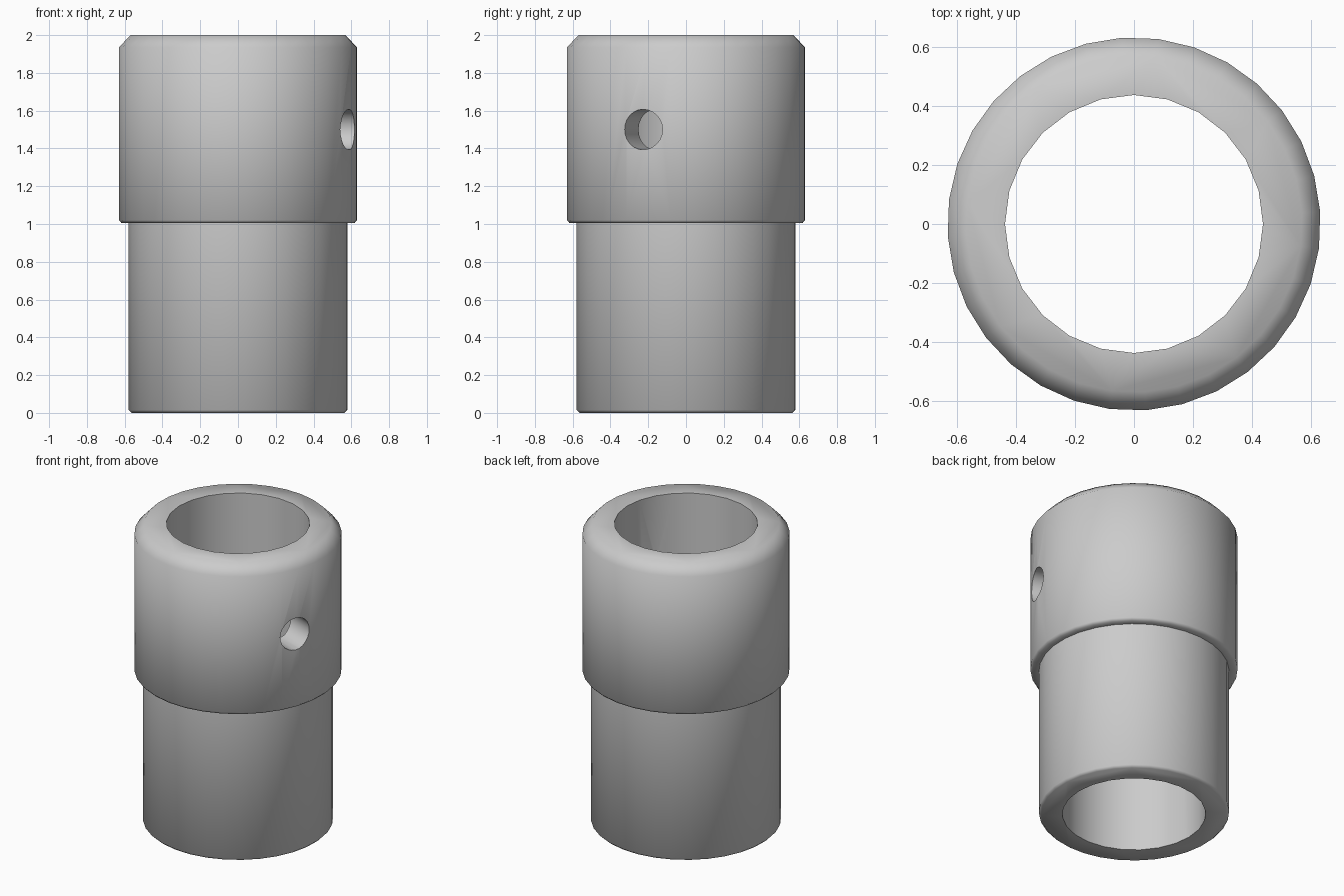
import bpy, bmesh, math

if "Cube" in bpy.data.objects:
    bpy.data.objects.remove(bpy.data.objects["Cube"])

SIDES = 32
OFFSET = math.radians(3.75)


def lathe(name, profile):
    """Closed solid from (radius, z) points, capped at both ends."""
    bm = bmesh.new()
    rings = []
    for r, z in profile:
        angles = [OFFSET + 2 * math.pi * i / SIDES for i in range(SIDES)]
        rings.append([bm.verts.new((r * math.cos(a), r * math.sin(a), z)) for a in angles])
    for lo, hi in zip(rings, rings[1:]):
        for i in range(SIDES):
            j = (i + 1) % SIDES
            bm.faces.new((lo[i], lo[j], hi[j], hi[i]))
    bm.faces.new(rings[0][::-1])
    bm.faces.new(rings[-1])
    mesh = bpy.data.meshes.new(name)
    bm.to_mesh(mesh)
    bm.free()
    obj = bpy.data.objects.new(name, mesh)
    bpy.context.collection.objects.link(obj)
    return obj


def cut(target, name, sides, radius, depth, location, rotation=(0, 0, 0)):
    """Subtract a cylinder from the target and remove the cutter."""
    bpy.ops.mesh.primitive_cylinder_add(vertices=sides, radius=radius, depth=depth,
                                        location=location, rotation=rotation)
    cutter = bpy.context.object
    cutter.name = name
    cutter.hide_render = True
    mod = target.modifiers.new(name, 'BOOLEAN')
    mod.operation = 'DIFFERENCE'
    mod.solver = 'EXACT'
    mod.object = cutter
    bpy.context.view_layer.objects.active = target
    bpy.ops.object.modifier_apply(modifier=mod.name)
    bpy.data.objects.remove(cutter)


# Stepped sleeve with chamfered ends
sleeve = lathe("stepped_sleeve", [
    (0.565, 0.0), (0.58, 0.015), (0.58, 1.005),
    (0.618, 1.005), (0.632, 1.02), (0.632, 1.935), (0.57, 2.0)])

# Through bore
cut(sleeve, "bore_cutter", 24, 0.437, 3.0, (0, 0, 1))

# Radial screw hole through one side of the collar
a = math.radians(-21.2)
cut(sleeve, "screw_hole_cutter", 24, 0.107, 0.5,
    (0.55 * math.cos(a), 0.55 * math.sin(a), 1.5), (0, math.pi / 2, a))

# Smooth shading with sharp rims
bpy.ops.object.select_all(action='DESELECT')
sleeve.select_set(True)
bpy.context.view_layer.objects.active = sleeve
bpy.ops.object.shade_smooth_by_angle(angle=math.radians(50))
